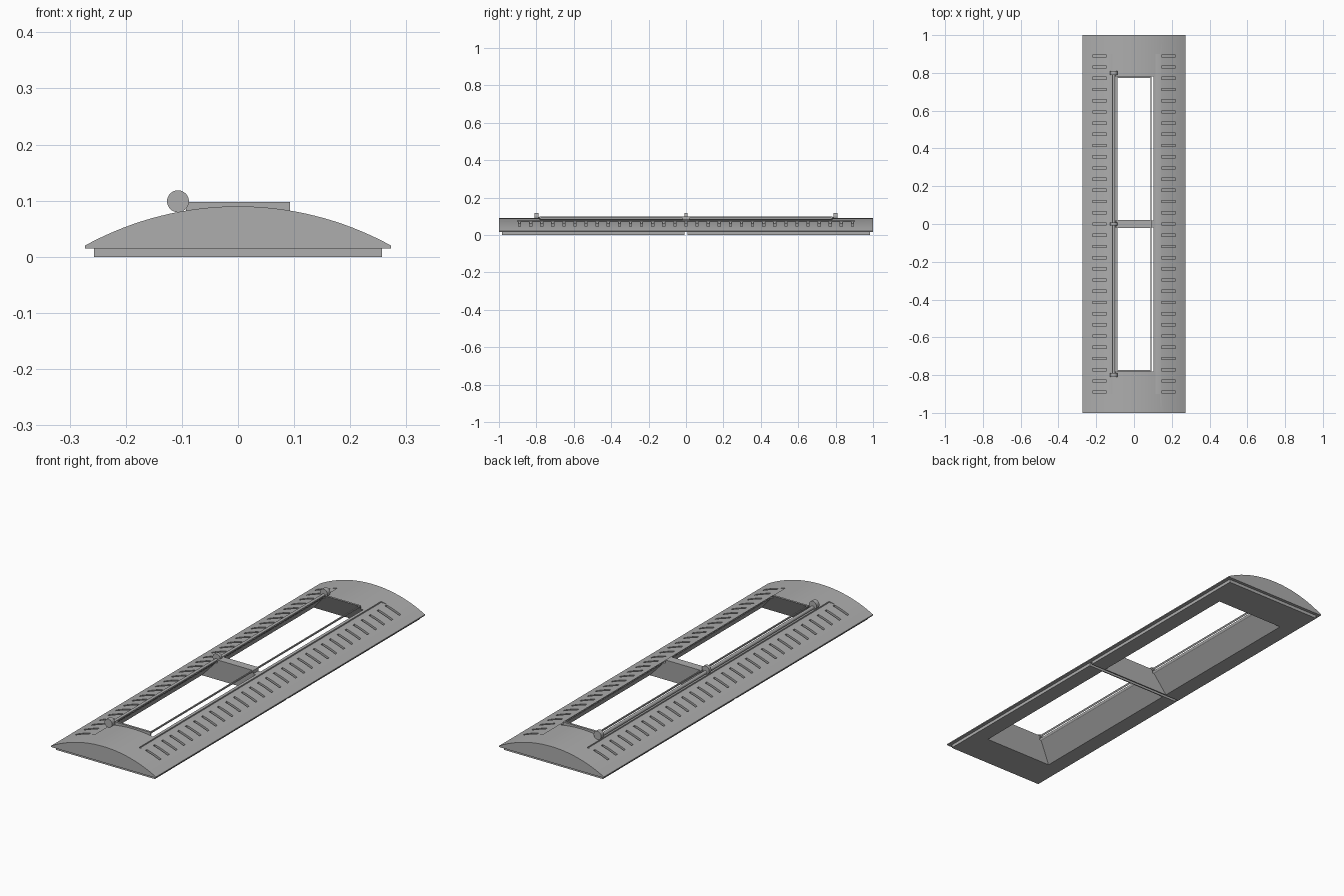
import bpy, bmesh, math

if "Cube" in bpy.data.objects:
    bpy.data.objects.remove(bpy.data.objects["Cube"])

grey = bpy.data.materials.new("light grey")
grey.diffuse_color = (0.42, 0.42, 0.42, 1)
grey.use_nodes = True
grey.node_tree.nodes["Principled BSDF"].inputs["Base Color"].default_value = grey.diffuse_color

R = 0.567            # radius of the curved top
CZ = 0.09 - R        # height of its centre


def arc_z(x, r=R):
    return CZ + math.sqrt(r * r - x * x)


def add_prism(bm, profile, y0, y1):
    """Extrude an x/z profile along y into a closed solid."""
    a = [bm.verts.new((x, y0, z)) for x, z in profile]
    b = [bm.verts.new((x, y1, z)) for x, z in profile]
    faces = [bm.faces.new(a), bm.faces.new(b[::-1])]
    n = len(a)
    for i in range(n):
        faces.append(bm.faces.new((a[i], b[i], b[(i + 1) % n], a[(i + 1) % n])))
    return faces


def finish(bm, name):
    bmesh.ops.recalc_face_normals(bm, faces=bm.faces[:])
    mesh = bpy.data.meshes.new(name)
    bm.to_mesh(mesh)
    bm.free()
    ob = bpy.data.objects.new(name, mesh)
    bpy.context.collection.objects.link(ob)
    mesh.materials.append(grey)
    return ob


def box(name, x0, x1, y0, y1, z0, z1):
    bm = bmesh.new()
    add_prism(bm, [(x0, z0), (x1, z0), (x1, z1), (x0, z1)], y0, y1)
    return finish(bm, name)


def cylinder(name, x, y, z, radius, length):
    bm = bmesh.new()
    ring = [(x + radius * math.cos(i * math.tau / 32),
             z + radius * math.sin(i * math.tau / 32)) for i in range(32)]
    add_prism(bm, ring, y - length / 2, y + length / 2)
    return finish(bm, name)


def select(ob):
    bpy.ops.object.select_all(action='DESELECT')
    ob.select_set(True)
    bpy.context.view_layer.objects.active = ob


def cut(ob, cutters):
    for c in cutters:
        mod = ob.modifiers.new("cut", 'BOOLEAN')
        mod.operation = 'DIFFERENCE'
        mod.solver = 'EXACT'
        mod.object = c
        select(ob)
        bpy.ops.object.modifier_apply(modifier=mod.name)


def smooth(ob):
    select(ob)
    bpy.ops.object.shade_smooth_by_angle(angle=math.radians(25))


# Two tapered openings, wider at the bottom
def funnel_ring(bm, z, side):
    t = z / 0.098
    hx = 0.18 + (0.087 - 0.18) * t
    near = 0.012 + 0.008 * t
    far = 0.82 + (0.772 - 0.82) * t
    return [bm.verts.new((x, side * y, z)) for x, y in
            ((-hx, near), (hx, near), (hx, far), (-hx, far))]


bm = bmesh.new()
for side in (-1, 1):
    lo, hi = funnel_ring(bm, -0.01, side), funnel_ring(bm, 0.11, side)
    bm.faces.new(lo)
    bm.faces.new(hi)
    for i in range(4):
        j = (i + 1) % 4
        bm.faces.new((lo[i], lo[j], hi[j], hi[i]))
opening_cutter = finish(bm, "opening_cutter")

# Rows of narrow vent slots following the curve
bm = bmesh.new()
for side in (-1, 1):
    xs = [0.145 + 0.075 * i / 6 for i in range(7)]
    prof = [(side * x, arc_z(x, R - 0.01)) for x in xs]
    prof += [(side * x, arc_z(x, R + 0.02)) for x in reversed(xs)]
    for k in range(31):
        y = -0.89 + 1.78 * k / 30
        add_prism(bm, prof, y - 0.006, y + 0.006)
slot_cutter = finish(bm, "slot_cutter")

# Long shallow step beside each row of slots
bm = bmesh.new()
for side in (-1, 1):
    add_prism(bm, [(side * 0.115, 0.0725), (side * 0.142, 0.0725),
                   (side * 0.142, 0.1), (side * 0.115, 0.1)], -0.9, 0.9)
step_cutter = finish(bm, "step_cutter")

# Curved housing
N = 32
bm = bmesh.new()
profile = [(-0.273, 0.015), (0.273, 0.015)]
for i in range(N + 1):
    x = 0.273 - 0.546 * i / N
    profile.append((x, arc_z(x)))
add_prism(bm, profile, -1, 1)
housing = finish(bm, "curved_housing")
cut(housing, [opening_cutter, step_cutter, slot_cutter])
smooth(housing)

# Base plates with a narrow gap between them
for side, name in ((-1, "front_base_plate"), (1, "back_base_plate")):
    y0, y1 = sorted((side * 0.007, side * 0.985))
    plate = box(name, -0.257, 0.257, y0, y1, 0, 0.015)
    cut(plate, [opening_cutter])

# Raised rim around both openings
rim = box("opening_rim", -0.093, 0.093, -0.782, 0.782, 0.075, 0.098)
cut(rim, [opening_cutter])

# Hinge rod and knuckles
smooth(cylinder("hinge_rod", -0.107, 0, 0.089, 0.008, 1.6))
for name, y, length in (("front_hinge", -0.8, 0.022),
                        ("middle_hinge", 0, 0.016),
                        ("back_hinge", 0.8, 0.022)):
    smooth(cylinder(name, -0.107, y, 0.099, 0.0195, length))

# Remove the cutting helpers
for c in (opening_cutter, slot_cutter, step_cutter):
    bpy.data.objects.remove(c, do_unlink=True)
